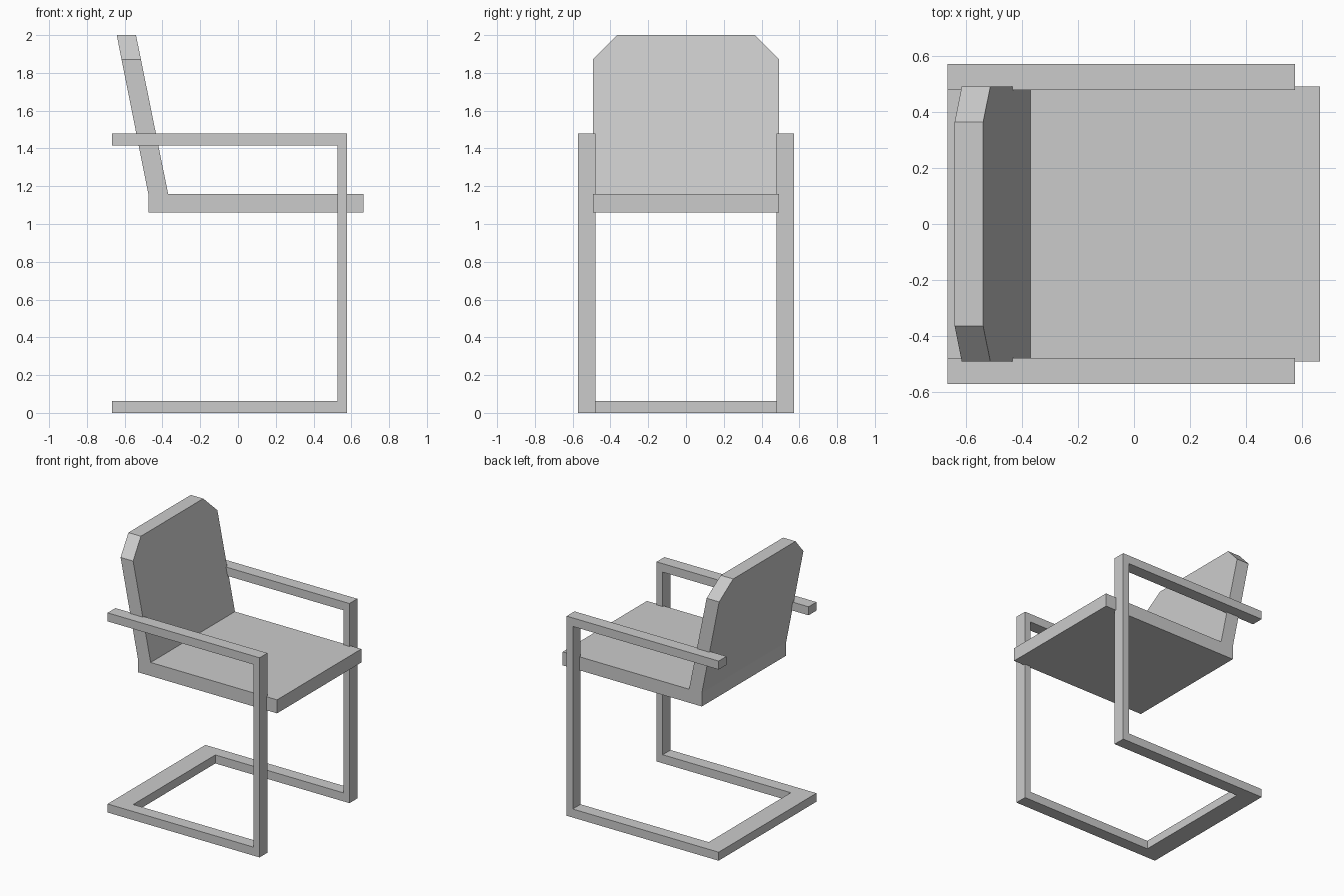
import bpy, bmesh

if "Cube" in bpy.data.objects:
    bpy.data.objects.remove(bpy.data.objects["Cube"])

FRAME_IN, FRAME_OUT = 0.48, 0.572   # y range of each side frame
SEAT_HALF = 0.493                   # half width of the seat shell


def extrude_profile(points, y0, y1):
    """Extrude a closed x/z outline from y0 to y1."""
    bm = bmesh.new()
    face = bm.faces.new([bm.verts.new((x, y0, z)) for x, z in points])
    ext = bmesh.ops.extrude_face_region(bm, geom=[face])["geom"]
    verts = [v for v in ext if isinstance(v, bmesh.types.BMVert)]
    bmesh.ops.translate(bm, verts=verts, vec=(0, y1 - y0, 0))
    bmesh.ops.recalc_face_normals(bm, faces=bm.faces)
    return bm


def finish(bm, name):
    bmesh.ops.recalc_face_normals(bm, faces=bm.faces)
    mesh = bpy.data.meshes.new(name)
    bm.to_mesh(mesh)
    bm.free()
    obj = bpy.data.objects.new(name, mesh)
    bpy.context.collection.objects.link(obj)
    return obj


# Seat and leaning backrest as one shell, with the top corners cut off
shell = extrude_profile([(-0.475, 1.06), (0.665, 1.06), (0.665, 1.16), (-0.37, 1.16),
                         (-0.54, 2.0), (-0.642, 2.0), (-0.475, 1.16)],
                        -SEAT_HALF, SEAT_HALF)
for side in (-1, 1):
    cut = bmesh.ops.bisect_plane(shell, geom=shell.verts[:] + shell.edges[:] + shell.faces[:],
                                 plane_co=(0, side * 0.365, 2.0), plane_no=(0, side, 1),
                                 clear_outer=True)["geom_cut"]
    rim = [e for e in cut if isinstance(e, bmesh.types.BMEdge)]
    bmesh.ops.holes_fill(shell, edges=rim, sides=0)
finish(shell, "seat_and_back")

# Cantilever side frames: armrest, front post and floor rail in one C outline
c_outline = [(-0.668, 0), (0.577, 0), (0.577, 1.478), (-0.668, 1.478),
             (-0.668, 1.415), (0.527, 1.415), (0.527, 0.063), (-0.668, 0.063)]
for name, side in (("front_side_frame", -1), ("back_side_frame", 1)):
    finish(extrude_profile(c_outline, side * FRAME_IN, side * FRAME_OUT), name)

# Floor bar joining the two side frames
finish(extrude_profile([(-0.668, 0), (-0.522, 0), (-0.522, 0.063), (-0.668, 0.063)],
                       -FRAME_IN, FRAME_IN), "floor_cross_bar")
